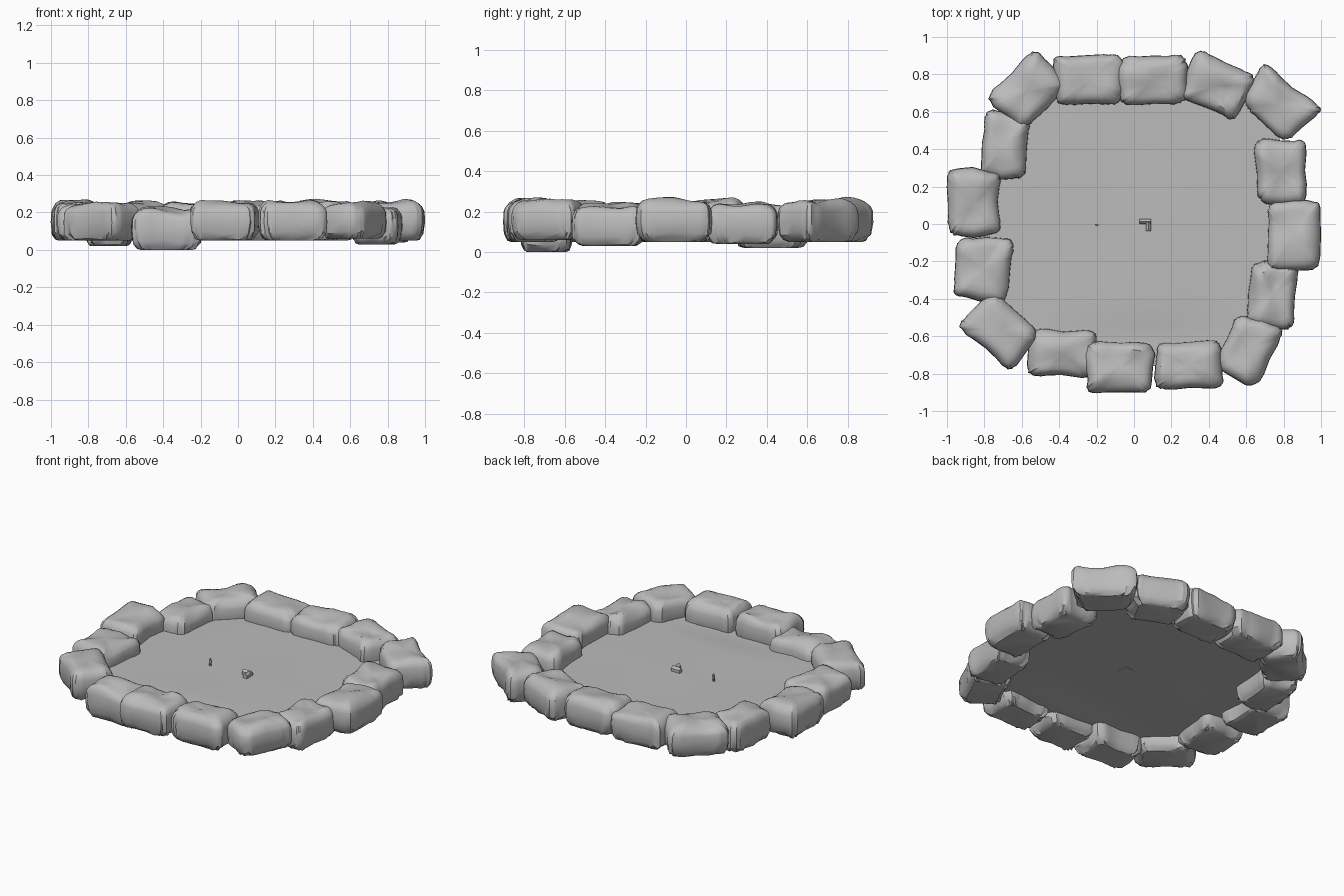
import bpy, bmesh, math, random
from mathutils import Vector, Matrix, noise

old = bpy.data.objects.get("Cube")
if old:
    bpy.data.objects.remove(old)

random.seed(4)
grey = bpy.data.materials.new("stone grey")
grey.use_nodes = True
grey.diffuse_color = (0.5, 0.5, 0.5, 1)
grey.node_tree.nodes["Principled BSDF"].inputs["Base Color"].default_value = (0.5, 0.5, 0.5, 1)
FLOOR = 0.13


def finish(bm, name, angle=35):
    bmesh.ops.recalc_face_normals(bm, faces=bm.faces)
    mesh = bpy.data.meshes.new(name)
    bm.to_mesh(mesh)
    bm.free()
    mesh.materials.append(grey)
    ob = bpy.data.objects.new(name, mesh)
    bpy.context.collection.objects.link(ob)
    bpy.ops.object.select_all(action="DESELECT")
    ob.select_set(True)
    bpy.context.view_layer.objects.active = ob
    bpy.ops.object.shade_smooth_by_angle(angle=math.radians(angle))
    return ob


def spow(v, p):
    return math.copysign(abs(v) ** p, v)


def bridge(bm, low, high):
    n = len(low)
    for i in range(n):
        j = (i + 1) % n
        bm.faces.new((low[i], low[j], high[j], high[i]))


def stone_outline(length, width, taper, seed, n=44):
    """Knobbly rounded rectangle, pinched at the middle and wider outside."""
    pts = []
    for i in range(n):
        a = math.tau * i / n
        x, y = spow(math.cos(a), 0.42), spow(math.sin(a), 0.42)
        pinch = 1 - 0.13 * (1 - x * x)
        rough = 1 + 0.11 * noise.noise(Vector((x * 1.7, y * 1.7, seed * 3.1)))
        rough += random.uniform(-0.022, 0.022)
        pts.append(Vector((x * (1 + taper * y) * rough, y * pinch * rough)))
    lo = Vector((min(p.x for p in pts), min(p.y for p in pts)))
    hi = Vector((max(p.x for p in pts), max(p.y for p in pts)))
    return [Vector(((p.x - lo.x) / (hi.x - lo.x) - 0.5,
                    (p.y - lo.y) / (hi.y - lo.y) - 0.5)) for p in pts]


# Height fraction, outline scale: chipped base, upright wall, soft dome
RINGS = [(0, 0.72), (0.05, 0.86), (0.17, 0.97), (0.42, 1), (0.68, 0.985),
         (0.79, 0.93), (0.89, 0.83), (0.95, 0.7), (0.98, 0.5), (1, 0.25)]


def stone(seed, x, y, turn, length, width, bottom, top, taper):
    bm = bmesh.new()
    outline = stone_outline(length, width, taper, seed)
    rings = []
    for frac, scale in RINGS:
        ring = []
        for p in outline:
            q = p * scale
            z = bottom + (top - bottom) * frac
            if frac > 0.6:    # saddle and soft lumps on the dome
                lump = noise.noise(Vector((q.x * 2.5, q.y * 2.5, seed * 5.3)))
                z += (0.028 * lump - 0.022 * (1 - 4 * q.x * q.x)) * min(1, (frac - 0.6) * 3)
                z = min(z, top)
            elif 0 < frac < 0.3:    # broken lower edge
                q = q * random.uniform(0.96, 1.02)
                z += random.uniform(-0.008, 0.012)
            ring.append(bm.verts.new((q.x * length, q.y * width, max(z, bottom))))
        rings.append(ring)
    for low, high in zip(rings, rings[1:]):
        bridge(bm, low, high)
    bm.faces.new(rings[0][::-1])
    middle = sum((v.co for v in rings[-1]), Vector()) / len(outline)
    cap = bm.verts.new(middle)
    for a, b in zip(rings[-1], rings[-1][1:] + rings[-1][:1]):
        bm.faces.new((a, b, cap))
    place = Matrix.Translation((x, y, 0)) @ Matrix.Rotation(math.radians(turn), 4, "Z")
    bm.transform(place)
    finish(bm, f"border_stone_{seed}", 33)


# Stones clockwise: x, y, turn, length, width, bottom, top, taper
STONES = [
    (-0.24, 0.77, 2, 0.38, 0.27, 0.05, 0.27, 0.03),
    (0.10, 0.77, 0, 0.38, 0.27, 0.05, 0.28, -0.03),
    (0.44, 0.74, -25, 0.36, 0.28, 0.05, 0.28, 0.06),
    (0.77, 0.64, -40, 0.40, 0.27, 0.05, 0.28, 0.14),
    (0.785, 0.28, -88, 0.36, 0.28, 0.04, 0.26, 0.03),
    (0.855, -0.06, -90, 0.38, 0.29, 0.05, 0.28, 0.03),
    (0.74, -0.38, -96, 0.36, 0.26, 0.03, 0.25, 0.05),
    (0.61, -0.67, -115, 0.36, 0.27, 0.06, 0.27, 0.1),
    (0.29, -0.755, -178, 0.37, 0.26, 0.05, 0.28, 0.03),
    (-0.075, -0.765, 180, 0.38, 0.28, 0.05, 0.28, -0.03),
    (-0.38, -0.69, 178, 0.38, 0.26, 0, 0.24, 0.03),
    (-0.715, -0.57, 138, 0.38, 0.28, 0.05, 0.27, 0.06),
    (-0.81, -0.24, 84, 0.35, 0.31, 0.05, 0.26, -0.08),
    (-0.855, 0.115, 91, 0.38, 0.29, 0.05, 0.28, 0.03),
    (-0.69, 0.42, 84, 0.37, 0.25, 0.02, 0.25, 0.03),
    (-0.57, 0.71, 44, 0.38, 0.28, 0.05, 0.27, 0.08),
]
for number, row in enumerate(STONES, 1):
    stone(number, *row)


# Gently uneven ground sheet, its edge hidden inside the stones
def ground_height(x, y):
    dip = math.exp(-((y + 0.62) / 0.13) ** 2 - ((x - 0.12) / 0.45) ** 2)
    return FLOOR - 0.015 * dip + 0.004 * noise.noise(Vector((x * 2, y * 2, 0)))


bm = bmesh.new()
rim = []
for a, b in zip(STONES, STONES[1:] + STONES[:1]):
    rim += [Vector(a[:2]).lerp(Vector(b[:2]), t / 4) for t in range(4)]
previous = None
for step in range(1, 15):
    ring = []
    for p in rim:
        q = p * (step / 14)
        ring.append(bm.verts.new((q.x, q.y, ground_height(q.x, q.y))))
    if previous:
        bridge(bm, previous, ring)
    else:
        bm.faces.new(ring)
    previous = ring
ground = finish(bm, "ground")
if ground.data.polygons[0].normal.z < 0:
    ground.data.flip_normals()


# Small L-shaped house with gabled wings
def gabled_wing(name, x, y, length, width, turn):
    bm = bmesh.new()
    half, wall, ridge = width / 2, 0.022, 0.036
    profile = [(-half, 0), (half, 0), (half, wall), (0, ridge), (-half, wall)]
    ends = [[bm.verts.new((s * length / 2, py, pz)) for py, pz in profile] for s in (-1, 1)]
    bridge(bm, *ends)
    for end in ends:
        bm.faces.new(end)
    bm.transform(Matrix.Translation((x, y, FLOOR - 0.002)) @ Matrix.Rotation(turn, 4, "Z"))
    finish(bm, name, 20)


gabled_wing("house_main_wing", 0.06, 0.013, 0.062, 0.026, 0)
gabled_wing("house_side_wing", 0.077, -0.013, 0.048, 0.028, math.pi / 2)


# Tiny standing figure
def block(bm, x, y, z, sx, sy, sz):
    size = Matrix.Diagonal((sx, sy, sz, 1))
    bmesh.ops.create_cube(bm, size=1, matrix=Matrix.Translation((x, y, z)) @ size)


bm = bmesh.new()
for side in (-1, 1):
    block(bm, -0.2 + side * 0.004, -0.005, FLOOR + 0.01, 0.005, 0.006, 0.022)
    block(bm, -0.2 + side * 0.008, -0.005, FLOOR + 0.028, 0.003, 0.005, 0.018)
block(bm, -0.2, -0.005, FLOOR + 0.029, 0.013, 0.008, 0.018)
bmesh.ops.create_uvsphere(bm, u_segments=8, v_segments=6, radius=0.006,
                          matrix=Matrix.Translation((-0.2, -0.005, FLOOR + 0.044)))
finish(bm, "standing_figure")
